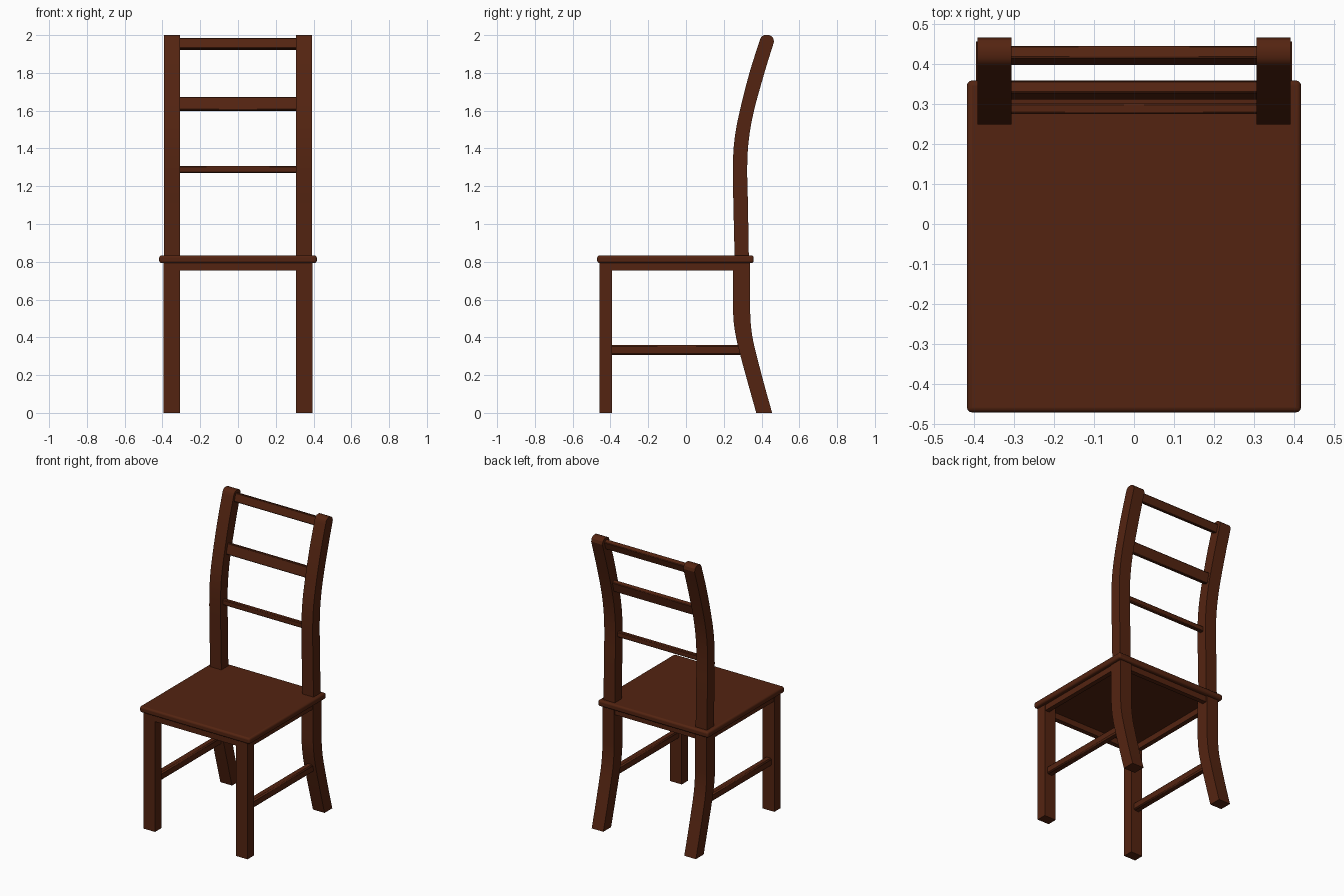
import bpy, bmesh
from mathutils import Matrix, Vector

if "Cube" in bpy.data.objects:
    bpy.data.objects.remove(bpy.data.objects["Cube"])

wood = bpy.data.materials.new("dark brown wood")
wood.diffuse_color = (0.088, 0.0175, 0.0055, 1)
wood.use_nodes = True
wood.node_tree.nodes["Principled BSDF"].inputs["Base Color"].default_value = wood.diffuse_color


def finish(name, bm, mirror=False, bevel=0.0, segs=1):
    """Turn a bmesh into a named object with wood, mirror and bevel."""
    bmesh.ops.recalc_face_normals(bm, faces=bm.faces[:])
    me = bpy.data.meshes.new(name)
    bm.to_mesh(me)
    bm.free()
    me.materials.append(wood)
    ob = bpy.data.objects.new(name, me)
    bpy.context.collection.objects.link(ob)
    bpy.ops.object.select_all(action='DESELECT')
    bpy.context.view_layer.objects.active = ob
    ob.select_set(True)
    bpy.ops.object.shade_smooth_by_angle(angle=0.5)
    if bevel:
        b = ob.modifiers.new("bevel", 'BEVEL')
        b.width, b.segments, b.limit_method = bevel, segs, 'ANGLE'
    if mirror:
        m = ob.modifiers.new("mirror", 'MIRROR')
        m.use_mirror_merge = False
    return ob


def box(name, x, y, z, tilt=0.0, **kw):
    """Box from (min, max) ranges, optionally leaning back about x."""
    bm = bmesh.new()
    bmesh.ops.create_cube(bm, size=1)
    size = [r[1] - r[0] for r in (x, y, z)]
    mid = Vector([(r[0] + r[1]) / 2 for r in (x, y, z)])
    bm.transform(Matrix.Translation(mid) @ Matrix.Rotation(-tilt, 4, 'X')
                 @ Matrix.Diagonal((*size, 1)))
    return finish(name, bm, **kw)


def smooth_levels(levels, steps=4):
    """Catmull-Rom interpolation of (front y, back y, z) levels."""
    p = [Vector(v) for v in levels]
    p = [2 * p[0] - p[1]] + p + [2 * p[-1] - p[-2]]
    out = []
    for a, b, c, d in zip(p, p[1:], p[2:], p[3:]):
        for i in range(steps):
            t = i / steps
            out.append(0.5 * (2 * b + (c - a) * t + (2 * a - 5 * b + 4 * c - d) * t * t
                              + (3 * b - a - 3 * c + d) * t ** 3))
    return out + [p[-2]]


def curved_post(name, x0, x1, levels):
    """Curved post lofted upward from its side profile, mirrored in x."""
    bm = bmesh.new()
    rings = [[bm.verts.new(v) for v in ((x0, f, z), (x1, f, z), (x1, b, z), (x0, b, z))]
             for f, b, z in levels]
    for r, s in zip(rings, rings[1:]):
        for i in range(4):
            j = (i + 1) % 4
            bm.faces.new((r[i], r[j], s[j], s[i]))
    bm.faces.new(rings[0])
    bm.faces.new(rings[-1])
    return finish(name, bm, mirror=True)


# seat with rounded edge, and the apron frame below it
box("seat", (-0.417, 0.417), (-0.47, 0.358), (0.793, 0.834), bevel=0.012, segs=3)
box("front_apron", (-0.32, 0.32), (-0.457, -0.425), (0.753, 0.8))
box("back_apron", (-0.32, 0.32), (0.30, 0.332), (0.753, 0.8))
box("side_apron", (0.358, 0.39), (-0.42, 0.30), (0.753, 0.8), mirror=True)

# legs and side stretchers
box("front_leg", (0.306, 0.394), (-0.459, -0.391), (0, 0.8), mirror=True)
box("stretcher", (0.327, 0.373), (-0.40, 0.30), (0.307, 0.36), mirror=True, bevel=0.008)
curved_post("back_leg", 0.306, 0.394, smooth_levels([
    (0.372, 0.456, 0), (0.33, 0.414, 0.15), (0.289, 0.375, 0.3),
    (0.265, 0.352, 0.4), (0.251, 0.341, 0.5), (0.25, 0.34, 0.62), (0.25, 0.34, 0.8)]))

# back posts with rounded top ends
curved_post("back_post", 0.306, 0.391, smooth_levels([
    (0.258, 0.333, 0.8), (0.251, 0.328, 1.1), (0.248, 0.324, 1.3), (0.257, 0.333, 1.45),
    (0.285, 0.36, 1.6), (0.336, 0.415, 1.8), (0.388, 0.466, 1.965)])
    + [Vector(v) for v in ((0.395, 0.461, 1.985), (0.403, 0.452, 1.994), (0.415, 0.44, 2.0))])

# back rails leaning with the posts
box("lower_rail", (-0.32, 0.32), (0.274, 0.302), (1.271, 1.308), bevel=0.005)
box("middle_rail", (-0.32, 0.32), (0.318, 0.35), (1.599, 1.671), tilt=0.25, bevel=0.004)
box("top_rail", (-0.32, 0.32), (0.404, 0.438), (1.924, 1.981), tilt=0.32, bevel=0.004)
